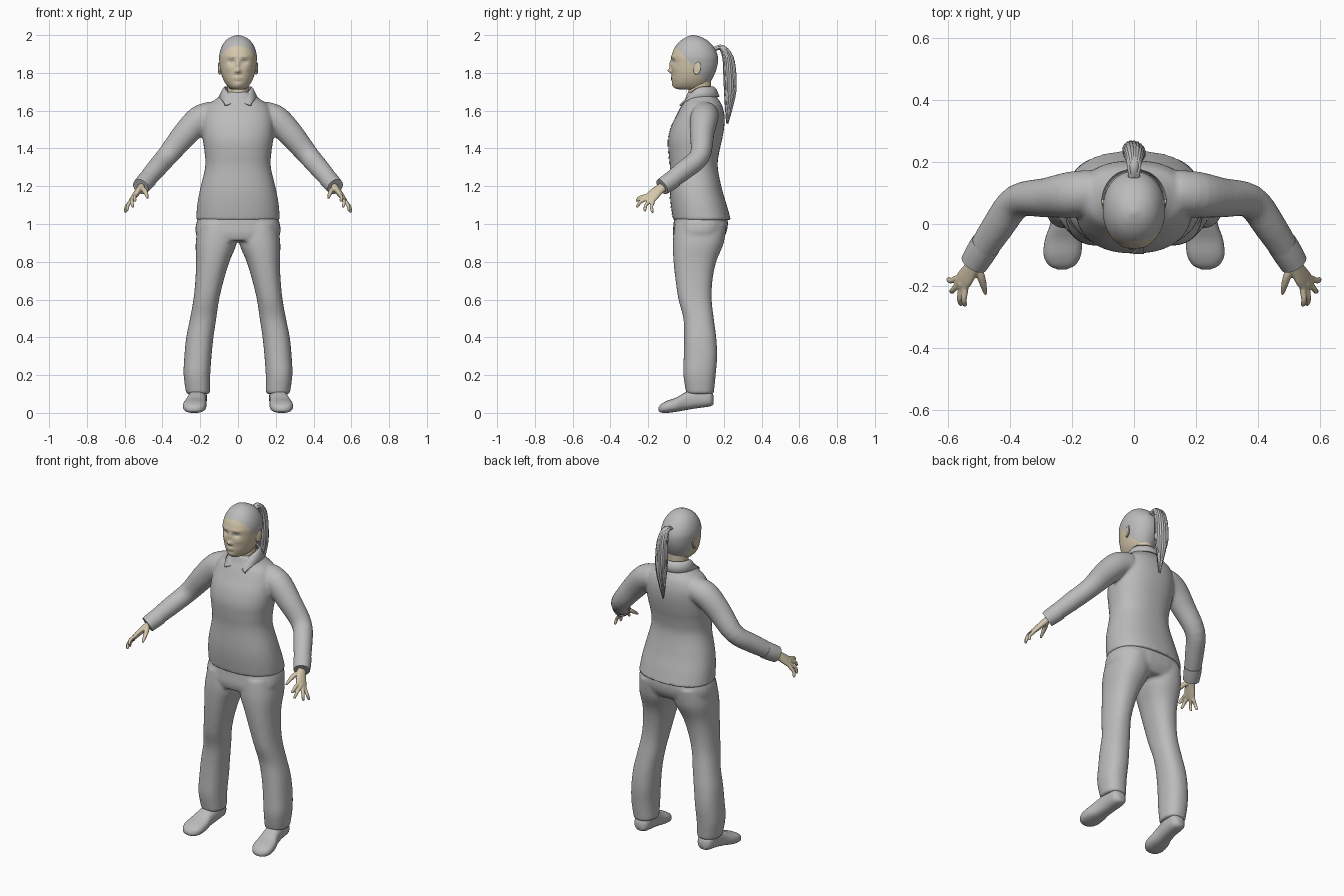
import bpy, bmesh, math, random
from mathutils import Vector

random.seed(4)
old = bpy.data.objects.get("Cube")
if old:
    bpy.data.objects.remove(old)


def material(name, colour):
    m = bpy.data.materials.new(name)
    m.use_nodes = True
    m.diffuse_color = (*colour, 1)
    m.node_tree.nodes["Principled BSDF"].inputs["Base Color"].default_value = (*colour, 1)
    return m


GREY = material("grey_cloth_and_hair", (0.5, 0.5, 0.5))
SKIN = material("skin", (0.66, 0.57, 0.41))
LIP = material("lips", (0.5, 0.36, 0.27))
WHITE = material("eye_white", (0.6, 0.62, 0.62))
DARK = material("iris", (0.1, 0.12, 0.14))
X, Y, Z = Vector((1, 0, 0)), Vector((0, 1, 0)), Vector((0, 0, 1))


def spline(rows, steps):
    """Catmull-Rom through rows of numbers."""
    out = []
    for i in range(len(rows) - 1):
        p = [rows[max(0, min(len(rows) - 1, i + k))] for k in (-1, 0, 1, 2)]
        for j in range(steps):
            t = j / steps
            out.append([b + t / 2 * (c - a + t * (2 * a - 5 * b + 4 * c - d + t * (3 * (b - c) + d - a)))
                        for a, b, c, d in zip(*p)])
    return out + [list(rows[-1])]


def loft(bm, rows, steps=4, n=32, frame=None, power=2, side=1):
    """Closed skin over rings (x, y, z, radius, radius)."""
    rows = spline(rows, steps)
    mids = [Vector(r[:3]) for r in rows]
    loops = []
    for i, r in enumerate(rows):
        if frame:
            u, v = frame
        else:
            t = (mids[min(i + 1, len(mids) - 1)] - mids[max(i - 1, 0)]).normalized()
            u = t.cross(X).normalized()
            v = t.cross(u)
        loop = []
        for k in range(n):
            c, s = math.cos(math.tau * k / n), math.sin(math.tau * k / n)
            p = (mids[i] + u * r[3] * math.copysign(abs(c) ** (2 / power), c)
                 + v * r[4] * math.copysign(abs(s) ** (2 / power), s))
            loop.append(bm.verts.new((p.x * side, p.y, p.z)))
        loops.append(loop)
    for a, b in zip(loops, loops[1:]):
        for k in range(n):
            bm.faces.new((a[k], a[(k + 1) % n], b[(k + 1) % n], b[k]))
    bm.faces.new(loops[0])
    bm.faces.new(loops[-1])


def boxed(rows):
    """(z, x0, x1, y0, y1) to rings."""
    return [((a + b) / 2, (c + d) / 2, z, (b - a) / 2, (d - c) / 2) for z, a, b, c, d in rows]


def finish(bm, name, *mats, voxel=0, smooth=0):
    bmesh.ops.recalc_face_normals(bm, faces=bm.faces)
    me = bpy.data.meshes.new(name)
    bm.to_mesh(me)
    bm.free()
    ob = bpy.data.objects.new(name, me)
    bpy.context.collection.objects.link(ob)
    for m in mats:
        me.materials.append(m)
    for p in me.polygons:
        p.use_smooth = True
    if voxel:
        r = ob.modifiers.new("fuse", "REMESH")
        r.mode, r.voxel_size, r.use_smooth_shade = "VOXEL", voxel, True
    if smooth:
        s = ob.modifiers.new("soften", "SMOOTH")
        s.iterations, s.factor = smooth, 0.5
    return ob


def sharpen(ob):
    bpy.ops.object.select_all(action="DESELECT")
    ob.select_set(True)
    bpy.context.view_layer.objects.active = ob
    bpy.ops.object.shade_smooth_by_angle(angle=math.radians(50))


def project(ob, target, offset):
    """Lay a flat plate on the front of a part."""
    w = ob.modifiers.new("lay_on", "SHRINKWRAP")
    w.target, w.offset, w.wrap_method = target, offset, "PROJECT"
    w.use_project_y = True


# Shirt: torso and sleeves fused
bm = bmesh.new()
torso = [(1.02, .222, -.068, .238), (1.1, .216, -.08, .216), (1.18, .202, -.086, .192),
         (1.3, .174, -.085, .168), (1.38, .177, -.092, .176), (1.45, .187, -.094, .192),
         (1.52, .19, -.077, .203), (1.58, .183, -.047, .203), (1.63, .16, -.022, .19),
         (1.66, .118, -.005, .172), (1.7, .07, .01, .145)]
loft(bm, boxed([(z, -w, w, a, b) for z, w, a, b in torso]), frame=(X, Y), n=48, power=2.3)
arm = [(.13, .105, 1.58, .07, .07), (.2, .095, 1.555, .074, .074), (.28, .085, 1.475, .064, .068),
       (.375, .073, 1.36, .054, .056), (.44, -.01, 1.285, .052, .052), (.512, -.122, 1.2, .043, .043)]
for s in (1, -1):
    loft(bm, arm, side=s)
shirt = finish(bm, "shirt", GREY, voxel=.009, smooth=4)

# Button strip down the shirt front
bm = bmesh.new()
bmesh.ops.create_grid(bm, x_segments=2, y_segments=50, size=.5)
for v in bm.verts:
    v.co = Vector((.016 + v.co.x * .034, -.3, 1.325 + v.co.y * .59))
strip = finish(bm, "button_strip", GREY)
project(strip, shirt, .003)

# Sleeve cuffs
for s, tag in ((1, "left"), (-1, "right")):
    bm = bmesh.new()
    loft(bm, [(.478, -.067, 1.238, .049, .049), (.497, -.097, 1.217, .048, .048),
              (.515, -.127, 1.197, .045, .045)], side=s)
    sharpen(finish(bm, tag + "_cuff", GREY))

# Turned-down collar, open at the front
bm = bmesh.new()
rows = []
for i in range(41):
    t = (i / 20 - 1) * math.radians(168)
    f = max(0, abs(t) / math.radians(168) - .45) / .55
    sn, cs = math.sin(t), math.cos(t)
    top = (.072 * sn, .078 + .07 * cs, 1.728 - .075 * f ** 2)
    mid = (.083 * sn, .078 + .083 * cs, 1.715 - .075 * f ** 2)
    low = (.103 * sn + math.copysign(.045, t) * f ** 3, .078 + (.1 + .016 * f) * cs, 1.675 - .045 * f ** 2)
    rows.append([bm.verts.new(p) for p in (top, mid, low)])
for a, b in zip(rows, rows[1:]):
    for k in range(2):
        bm.faces.new((a[k], a[k + 1], b[k + 1], b[k]))
collar = finish(bm, "collar", GREY)
collar.modifiers.new("thickness", "SOLIDIFY").thickness = .008

# Trousers: seat and legs fused
bm = bmesh.new()
loft(bm, boxed([(1.06, -.2, .2, -.06, .215), (1., -.222, .222, -.066, .222),
                (.95, -.224, .224, -.07, .212), (.91, -.2, .2, -.06, .185)]), frame=(X, Y), power=2.5)
leg = [(1., .0, .21, -.06, .215), (.9, .006, .224, -.07, .2), (.8, .046, .222, -.066, .16),
       (.7, .076, .226, -.055, .14), (.6, .1, .236, -.04, .136), (.5, .115, .254, -.014, .147),
       (.4, .13, .274, -.01, .16), (.3, .14, .284, -.012, .165), (.2, .147, .288, -.014, .157),
       (.1, .148, .274, .002, .147)]
for s in (1, -1):
    loft(bm, boxed(leg), frame=(X, Y), power=2.3, side=s)
finish(bm, "trousers", GREY, voxel=.009, smooth=4)

# Shoes, built heel to toe
shoe = [(.146, .21, .02, .045, .09), (.125, .211, .044, .034, .12), (.06, .213, .048, .025, .128),
        (0, .22, .05, .015, .11), (-.05, .227, .06, .006, .082), (-.1, .231, .06, 0, .064),
        (-.132, .232, .043, .002, .046), (-.146, .232, .015, .01, .028)]
for s, tag in ((1, "left"), (-1, "right")):
    bm = bmesh.new()
    loft(bm, [(x, y, (a + b) / 2, w, (b - a) / 2) for y, x, w, a, b in shoe],
         frame=(X, Z), power=2.5, side=s)
    finish(bm, tag + "_shoe", GREY)

# Hands: palm, four fingers and thumb
across = Vector((-.53, -.55, .64)).normalized()
thick = across.cross(Vector((.06, -.085, -.075))).normalized()
fingers = [((.543, -.208, 1.15), (.545, -.266, 1.122)), ((.557, -.207, 1.134), (.558, -.263, 1.09)),
           ((.567, -.193, 1.122), (.59, -.22, 1.068)), ((.573, -.176, 1.114), (.6, -.178, 1.06))]
for s, tag in ((1, "left"), (-1, "right")):
    bm = bmesh.new()
    loft(bm, [(.5, -.105, 1.21, .026, .02), (.522, -.14, 1.183, .029, .018),
              (.545, -.175, 1.152, .036, .015), (.56, -.198, 1.13, .034, .011)],
         frame=(across, thick), n=20, side=s)
    for knuckle, tip in fingers:
        a, b = Vector(knuckle), Vector(tip)
        bend = a.lerp(b, .5) + Vector((.004, -.006, .005))
        loft(bm, [(*p, r, r) for p, r in ((a.lerp(b, -.3), .01), (a, .0105), (bend, .0095),
                                          (b.lerp(a, .1), .008), (b, .004))], n=10, side=s)
    loft(bm, [(.515, -.13, 1.19, .015, .015), (.495, -.165, 1.177, .014, .014),
              (.485, -.197, 1.158, .011, .011), (.478, -.226, 1.136, .006, .006)], n=10, side=s)
    finish(bm, tag + "_hand", SKIN, voxel=.004, smooth=3)

# Neck
bm = bmesh.new()
loft(bm, [(0, .07, 1.6, .075, .07), (0, .072, 1.67, .058, .06), (0, .075, 1.78, .055, .058)], frame=(X, Y))
finish(bm, "neck", SKIN)

# Head: smooth skull, sculpted face, hair cut off along a slanted plane
bm = bmesh.new()
skull = [(1.712, .03, -.035, .1), (1.72, .046, -.06, .112), (1.74, .064, -.07, .122), (1.77, .08, -.075, .14),
         (1.81, .092, -.077, .158), (1.85, .098, -.077, .168), (1.89, .1, -.076, .168),
         (1.93, .09, -.062, .152), (1.965, .07, -.035, .122), (1.988, .042, -.002, .085), (2.0, .008, .03, .046)]
loft(bm, boxed([(z, -w, w, a, b) for z, w, a, b in skull]), steps=7, n=96, frame=(X, Y), power=2.1)
bumps = [(0, 1.812, .011, .012, .02), (0, 1.845, .008, .022, .011), (0, 1.785, .022, .006, -.002),
         (0, 1.771, .022, .01, .007), (0, 1.771, .02, .003, -.003), (0, 1.738, .02, .012, .005)]
for s in (1, -1):
    bumps += [(s * .035, 1.859, .017, .011, -.011), (s * .034, 1.886, .026, .009, .004),
              (s * .048, 1.825, .02, .018, .004), (s * .013, 1.806, .006, .006, .006)]
for v in bm.verts:
    if v.co.y < 0:
        x, z = v.co.x, v.co.z
        push = sum(d * math.exp(-((x - bx) / sx) ** 2 - ((z - bz) / sz) ** 2) for bx, bz, sx, sz, d in bumps)
        v.co.y -= push
hair_point, hair_normal = Vector((0, -.055, 1.942)), Vector((0, 1, .85)).normalized()
bmesh.ops.bisect_plane(bm, geom=bm.verts[:] + bm.edges[:] + bm.faces[:],
                       plane_co=hair_point, plane_no=hair_normal, dist=1e-5)
for f in bm.faces:
    f.material_index = int((f.calc_center_median() - hair_point).dot(hair_normal) > 0)
head = finish(bm, "head", SKIN, GREY)


def disc(name, x, z, w, h, mat, offset):
    """Oval plate laid on the face, pointed towards its ends."""
    bm = bmesh.new()
    bmesh.ops.create_circle(bm, cap_ends=True, segments=24, radius=1)
    bmesh.ops.inset_region(bm, faces=bm.faces[:], thickness=.5)
    for v in bm.verts:
        v.co = Vector((x + v.co.x * w, -.2, z + v.co.y * h))
    project(finish(bm, name, mat), head, offset)


# Eyes, mouth, ears
disc("mouth", 0, 1.771, .022, .006, LIP, .001)
for s, tag in ((1, "left"), (-1, "right")):
    disc(tag + "_eye", s * .035, 1.859, .014, .0055, WHITE, .001)
    disc(tag + "_iris", s * .035, 1.859, .0052, .0052, DARK, .002)
    disc(tag + "_eyebrow", s * .036, 1.882, .019, .0025, LIP, .001)
    bm = bmesh.new()
    bmesh.ops.create_uvsphere(bm, u_segments=20, v_segments=12, radius=1)
    for v in bm.verts:
        q = v.co
        dent = .5 if q.x > .5 else 1
        v.co = Vector((s * (.097 + q.x * .012 * dent + q.y * .006), .06 + q.y * .02 + q.z * .005, 1.825 + q.z * .034))
    finish(bm, tag + "_ear", SKIN)

# Ponytail: core and loose strands
bm = bmesh.new()
spine = [(0, .15, 1.925, .014), (0, .19, 1.935, .018), (0, .222, 1.885, .027), (0, .232, 1.8, .032),
         (0, .234, 1.71, .03), (0, .226, 1.62, .016), (0, .218, 1.555, .003)]
loft(bm, [(x, y, z, r * .8, r * .9) for x, y, z, r in spine], n=14)
for i in range(18):
    a, end = math.tau * i / 18, random.uniform(-.03, .05)
    loft(bm, [(r * .95 * math.cos(a + .05 * k), y + r * .85 * math.sin(a), z + end * (k / 6) ** 2, .003 + r * .16,
               .003 + r * .16) for k, (x, y, z, r) in enumerate(spine)], n=7, steps=3)
finish(bm, "ponytail", GREY)
